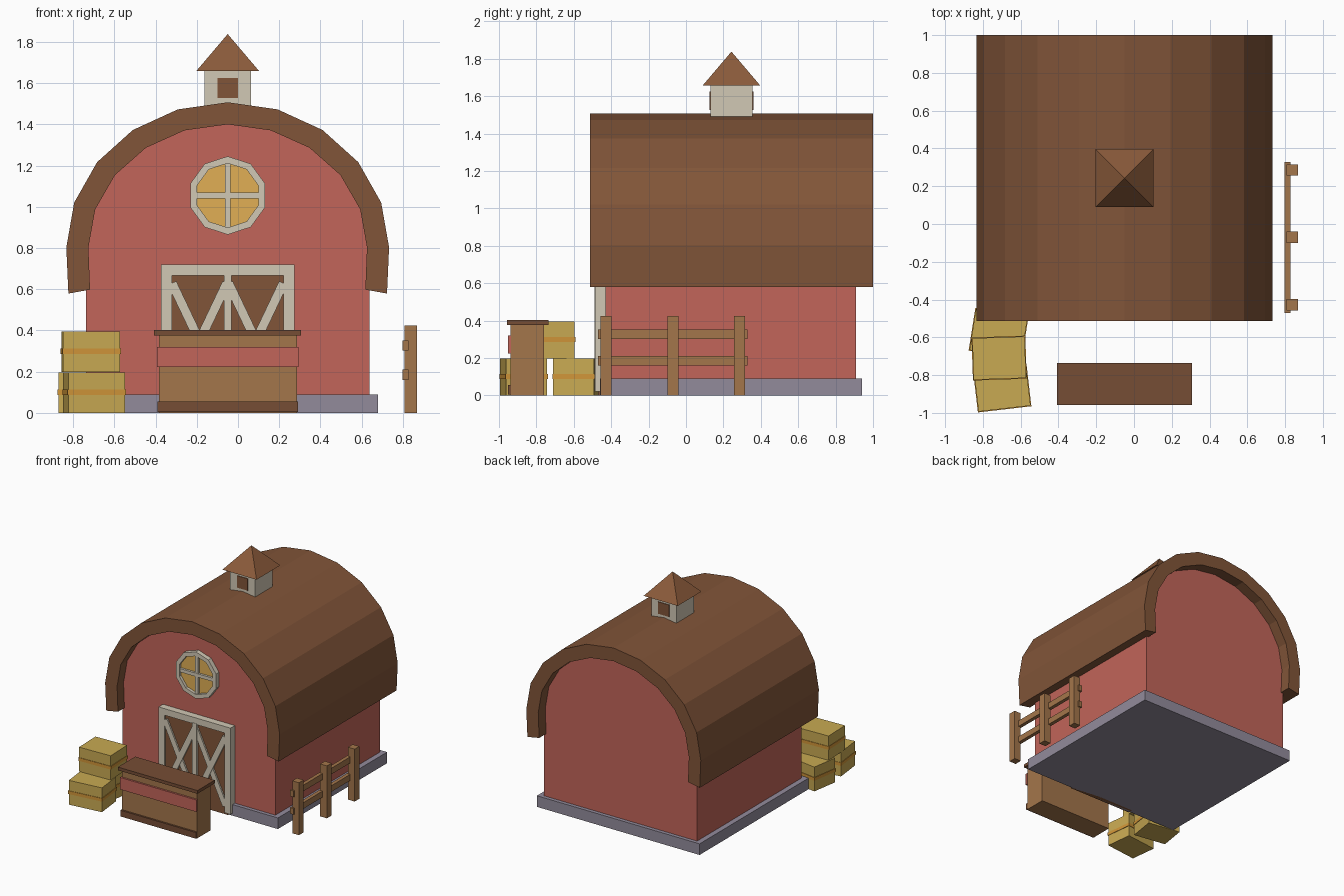
import bpy, bmesh
from math import sin, cos, pi, radians, hypot, atan2
from mathutils import Matrix

if "Cube" in bpy.data.objects:
    bpy.data.objects.remove(bpy.data.objects["Cube"])

CX, CY = -0.05, 0.243          # barn centre line and middle
WALL = -0.43                   # front wall plane


def mat(name, r, g, b):
    m = bpy.data.materials.new(name)
    m.diffuse_color = (r, g, b, 1)
    m.use_nodes = True
    m.node_tree.nodes["Principled BSDF"].inputs["Base Color"].default_value = m.diffuse_color
    return m


RED = mat("barn_red", 0.54, 0.13, 0.10)
ROOF = mat("roof_brown", 0.22, 0.09, 0.04)
CAP = mat("cap_brown", 0.26, 0.105, 0.043)
WOOD = mat("wood", 0.37, 0.18, 0.07)
DARK = mat("dark_wood", 0.18, 0.075, 0.035)
TRIM = mat("cream_trim", 0.64, 0.58, 0.46)
STONE = mat("stone", 0.29, 0.26, 0.33)
GLASS = mat("window_amber", 0.75, 0.43, 0.09)
HAY = mat("hay", 0.58, 0.40, 0.085)
TWINE = mat("twine", 0.63, 0.30, 0.04)


def finish(name, bm, material):
    bmesh.ops.recalc_face_normals(bm, faces=bm.faces)
    me = bpy.data.meshes.new(name)
    bm.to_mesh(me)
    bm.free()
    me.materials.append(material)
    ob = bpy.data.objects.new(name, me)
    bpy.context.collection.objects.link(ob)
    return ob


def block(name, x, y, z, material):
    """Box from (min, max) ranges."""
    bm = bmesh.new()
    bmesh.ops.create_cube(bm, size=1)
    for v in bm.verts:
        v.co = [(a + b) / 2 + c * (b - a) for c, (a, b) in zip(v.co, (x, y, z))]
    return finish(name, bm, material)


def turned_box(name, centre, size, axis, angle, material):
    bm = bmesh.new()
    bmesh.ops.create_cube(bm, size=1, matrix=Matrix.Diagonal((*size, 1)))
    ob = finish(name, bm, material)
    ob.matrix_world = Matrix.Translation(centre) @ Matrix.Rotation(angle, 4, axis)
    return ob


def prism(name, profile, y0, y1, material):
    """Extrude an x-z outline along y."""
    bm = bmesh.new()
    face = bm.faces.new([bm.verts.new((x, y0, z)) for x, z in profile])
    ext = bmesh.ops.extrude_face_region(bm, geom=[face])["geom"]
    for v in ext:
        if isinstance(v, bmesh.types.BMVert):
            v.co.y = y1
    return finish(name, bm, material)


def shell(name, outer, inner, y0, y1, material, closed=False):
    """Thick strip between two x-z outlines, extruded along y."""
    bm = bmesh.new()
    rows = [[bm.verts.new((p[0], y, p[1])) for p, y in
             ((o, y0), (o, y1), (i, y1), (i, y0))] for o, i in zip(outer, inner)]
    n = len(rows)
    for k in range(n if closed else n - 1):
        a, b = rows[k], rows[(k + 1) % n]
        for j in range(4):
            bm.faces.new((a[j], a[(j + 1) % 4], b[(j + 1) % 4], b[j]))
    if not closed:
        bm.faces.new(rows[0])
        bm.faces.new(rows[-1])
    return finish(name, bm, material)


def arch(rx, rz, foot_x, foot_z):
    pts = [(CX + rx * cos(pi * k / 10), 0.803 + rz * sin(pi * k / 10)) for k in range(11)]
    return [(CX + foot_x, foot_z)] + pts + [(CX - foot_x, foot_z)]


def ring(r, cz, n=10):
    return [(CX + r * sin(2 * pi * k / n), cz + r * cos(2 * pi * k / n)) for k in range(n)]


# Barn body, foundation and barrel roof
block("foundation", (CX - 0.73, CX + 0.73), (-0.46, 0.94), (0, 0.09), STONE)
prism("barn_walls", arch(0.687, 0.62, 0.687, 0.002), WALL, 0.91, RED)
shell("barrel_roof", arch(0.783, 0.704, 0.773, 0.579), arch(0.676, 0.597, 0.668, 0.598),
      -0.513, 1.0, ROOF)

# Cupola with panels front and back and a pyramid cap
block("cupola", (CX - 0.112, CX + 0.112), (CY - 0.112, CY + 0.112), (1.42, 1.66), TRIM)
for tag, s in (("front", -1), ("back", 1)):
    y = CY + s * 0.112
    block(f"cupola_{tag}_opening", (CX - 0.049, CX + 0.049), (y - 0.005, y + 0.005),
          (1.527, 1.624), ROOF)
bm = bmesh.new()
bmesh.ops.create_cone(bm, cap_ends=True, segments=4, radius1=0.153 * 2 ** 0.5, radius2=0,
                      depth=0.18, matrix=Matrix.Translation((CX, CY, 1.748))
                      @ Matrix.Rotation(pi / 4, 4, 'Z'))
finish("cupola_cap", bm, CAP)

# Ten-sided gable window
WZ = 1.055
shell("window_frame", ring(0.19, WZ), ring(0.156, WZ), -0.468, WALL, TRIM, closed=True)
prism("window_glass", ring(0.16, WZ), -0.445, WALL, GLASS)
block("window_bar_upright", (CX - 0.014, CX + 0.014), (-0.46, WALL), (WZ - 0.158, WZ + 0.158), TRIM)
block("window_bar_cross", (CX - 0.158, CX + 0.158), (-0.463, WALL), (WZ - 0.014, WZ + 0.014), TRIM)

# Double door with crossed braces
block("door_panel", (CX - 0.29, CX + 0.29), (-0.47, WALL), (0, 0.69), ROOF)
block("door_frame_top", (CX - 0.323, CX + 0.323), (-0.487, WALL), (0.667, 0.72), TRIM)
block("door_centre_post", (CX - 0.019, CX + 0.019), (-0.49, WALL), (0.02, 0.675), TRIM)
for tag, s in (("left", -1), ("right", 1)):
    xs = sorted((CX + s * 0.27, CX + s * 0.323))
    block(f"door_frame_{tag}", xs, (-0.487, WALL), (0.02, 0.667), TRIM)
    for k, d in (("a", -1), ("b", 1)):
        turned_box(f"door_brace_{tag}_{k}", (CX + s * 0.137, -0.472, 0.35),
                   (0.045, 0.024 + 0.002 * d, 2 * hypot(0.133, 0.28)), 'Y',
                   d * atan2(0.133, 0.28), TRIM)

# Market counter
block("counter_body", (-0.383, 0.287), (-0.937, -0.76), (0, 0.376), WOOD)
block("counter_top", (-0.408, 0.306), (-0.957, -0.735), (0.376, 0.402), DARK)
block("counter_band", (-0.393, 0.293), (-0.952, -0.935), (0.223, 0.32), RED)
block("counter_base", (-0.39, 0.29), (-0.952, -0.935), (0.005, 0.055), DARK)

# Fence
for k, y in enumerate((-0.428, -0.07, 0.286)):
    block(f"fence_post_{k + 1}", (0.808, 0.868), (y - 0.03, y + 0.03), (0, 0.425), WOOD)
for tag, z in (("lower", 0.185), ("upper", 0.327)):
    block(f"fence_rail_{tag}", (0.798, 0.828), (-0.47, 0.328), (z - 0.025, z + 0.025), WOOD)

# Hay bales, each with a twine band
for tag, x, y, z, a in (("front", -0.698, -0.868, 0.0985, 6.6),
                        ("back", -0.717, -0.58, 0.0985, -9),
                        ("top", -0.714, -0.71, 0.2965, 2)):
    turned_box(f"hay_bale_{tag}", (x, y, z), (0.277, 0.22, 0.197), 'Z', radians(a), HAY)
    turned_box(f"hay_twine_{tag}", (x, y, z + 0.002), (0.285, 0.228, 0.026), 'Z', radians(a), TWINE)
